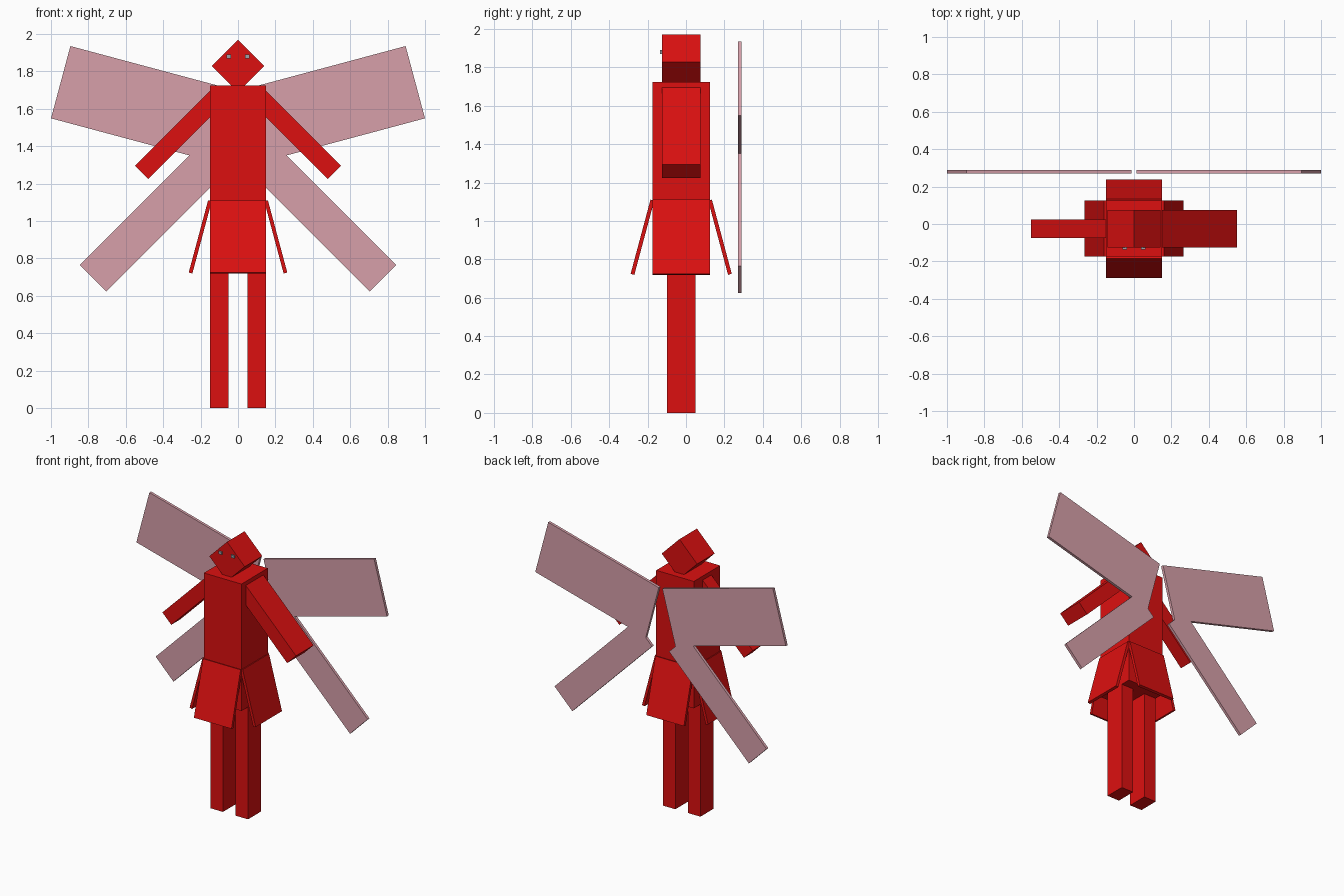
import bpy
import bmesh
from math import radians
from mathutils import Matrix, Vector

cube = bpy.data.objects.get("Cube")
if cube:
    bpy.data.objects.remove(cube, do_unlink=True)


def material(name, rgb):
    mat = bpy.data.materials.new(name)
    mat.use_nodes = True
    mat.diffuse_color = (*rgb, 1)
    mat.node_tree.nodes["Principled BSDF"].inputs["Base Color"].default_value = (*rgb, 1)
    return mat


RED = material("red", (0.72, 0.005, 0.005))
PINK = material("dusty_pink", (0.68, 0.35, 0.40))
GREY = material("eye_grey", (0.35, 0.36, 0.40))


def box(name, size, center, mat, axis="Y", angle=0):
    """Box of a given size, turned about one axis around its centre."""
    mesh = bpy.data.meshes.new(name)
    bm = bmesh.new()
    bmesh.ops.create_cube(bm, size=1, matrix=Matrix.Diagonal((*size, 1)))
    bmesh.ops.rotate(bm, verts=bm.verts, cent=(0, 0, 0),
                     matrix=Matrix.Rotation(radians(angle), 3, axis))
    bm.to_mesh(mesh)
    bm.free()
    mesh.materials.append(mat)
    obj = bpy.data.objects.new(name, mesh)
    obj.location = Vector(center)
    bpy.context.collection.objects.link(obj)
    return obj


MID = -0.025        # depth of the body's centre
TILT = 15           # flare of the skirt and rise of the upper wings
BODY_BOTTOM = 0.81

# Body and diamond head
box("body", (0.3, 0.3, 1.725 - BODY_BOTTOM), (0, MID, (1.725 + BODY_BOTTOM) / 2), RED)
box("head", (0.2, 0.2, 0.2), (0, MID, 1.829), RED, "Y", 45)

# Front and back skirt panels
for name, y, side in (("front", -0.227, -1), ("back", 0.177, 1)):
    box(name + "_skirt_panel", (0.3, 0.02, 0.4), (0, y, 0.915), RED, "X", side * TILT)

# Paired parts; the left arm is deeper than the right one
for name, s, arm_depth in (("left", 1, 0.2), ("right", -1, 0.1)):
    box(name + "_leg", (0.1, 0.15, BODY_BOTTOM), (s * 0.1, MID, BODY_BOTTOM / 2), RED)
    box(name + "_arm", (0.6, arm_depth, 0.1), (s * 0.303, MID, 1.472), RED, "Y", s * 45)
    box(name + "_skirt_panel", (0.02, 0.3, 0.4), (s * 0.202, MID, 0.915), RED, "Y", -s * TILT)
    box(name + "_eye", (0.025, 0.01, 0.02), (s * 0.05, -0.13, 1.88), GREY)
    box(name + "_upper_wing", (0.913, 0.02, 0.4), (s * 0.507, 0.28, 1.624), PINK, "Y", -s * TILT)
    box(name + "_lower_wing", (0.9, 0.02, 0.2), (s * 0.457, 0.28, 1.013), PINK, "Y", s * 45)
